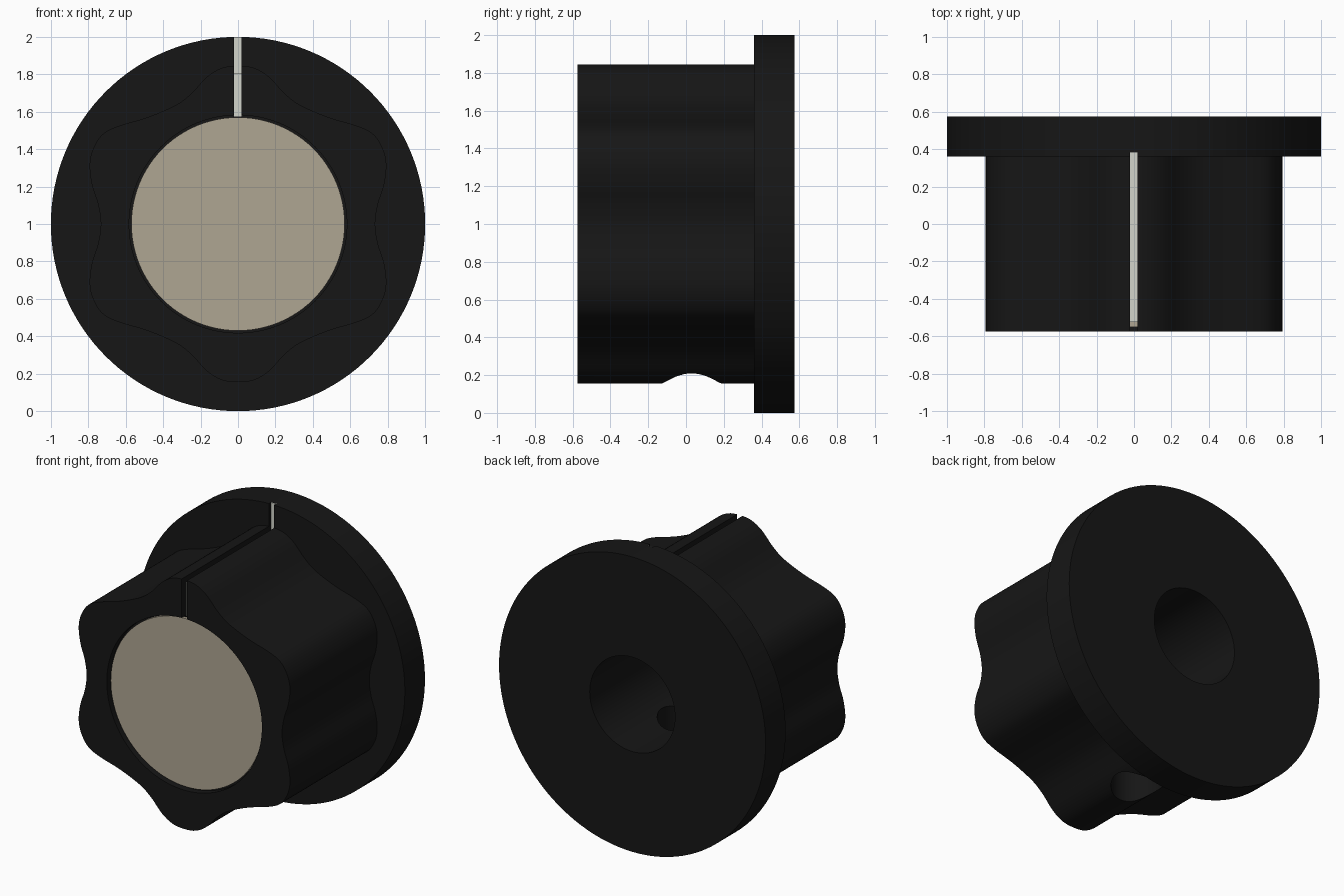
import bpy, bmesh, math
from mathutils import Vector, Matrix

if "Cube" in bpy.data.objects:
    bpy.data.objects.remove(bpy.data.objects["Cube"])


def material(name, rgb):
    m = bpy.data.materials.new(name)
    m.diffuse_color = (*rgb, 1)
    m.use_nodes = True
    m.node_tree.nodes["Principled BSDF"].inputs["Base Color"].default_value = m.diffuse_color
    return m


BLACK = material("black_plastic", (0.008, 0.008, 0.008))
TAN = material("tan_cap", (0.43, 0.38, 0.29))
PALE = material("pale_line", (0.65, 0.66, 0.60))


def prism(name, pts, direction, mat=None):
    """Extrude a closed polygon of 3D points along a direction."""
    bm = bmesh.new()
    face = bm.faces.new([bm.verts.new(p) for p in pts])
    ext = bmesh.ops.extrude_face_region(bm, geom=[face], use_keep_orig=True)
    verts = [g for g in ext["geom"] if isinstance(g, bmesh.types.BMVert)]
    bmesh.ops.translate(bm, verts=verts, vec=direction)
    bmesh.ops.recalc_face_normals(bm, faces=bm.faces)
    me = bpy.data.meshes.new(name)
    bm.to_mesh(me)
    bm.free()
    ob = bpy.data.objects.new(name, me)
    bpy.context.collection.objects.link(ob)
    if mat:
        me.materials.append(mat)
    return ob


def disc(name, r, y0, y1, mat=None, n=96):
    """Cylinder along y, centred on the knob axis at z = 1."""
    a = [2 * math.pi * i / n for i in range(n)]
    return prism(name, [(r * math.sin(t), y0, 1 + r * math.cos(t)) for t in a],
                 (0, y1 - y0, 0), mat)


def box(name, lo, hi):
    pts = [(lo[0], lo[1], lo[2]), (hi[0], lo[1], lo[2]),
           (hi[0], hi[1], lo[2]), (lo[0], hi[1], lo[2])]
    return prism(name, pts, (0, 0, hi[2] - lo[2]))


def boolean(ob, other, op):
    mod = ob.modifiers.new(op.lower(), "BOOLEAN")
    mod.operation, mod.object, mod.solver = op, other, "EXACT"
    bpy.context.view_layer.objects.active = ob
    bpy.ops.object.modifier_apply(modifier=mod.name)
    bpy.data.objects.remove(other)


# lobed grip outline: one quadrant as (angle from top, radius), mirrored twice
quarter = [(0, .845), (6, .838), (12, .803), (19, .745), (26, .718), (34, .725),
           (42, .757), (50, .82), (56, .866), (62, .873), (68, .855), (75, .808),
           (82, .755), (90, .733)]
half = quarter + [(180 - a, r) for a, r in quarter[-2::-1]]
ring = half + [(360 - a, r) for a, r in half[-2:0:-1]]
ctrl = [Vector((r * math.sin(math.radians(a)), -0.575, 1 + r * math.cos(math.radians(a))))
        for a, r in ring]
outline = []
for i in range(len(ctrl)):
    p0, p1, p2, p3 = (ctrl[(i + k) % len(ctrl)] for k in (-1, 0, 1, 2))
    for t in (0, .25, .5, .75):
        outline.append(.5 * (2 * p1 + (p2 - p0) * t
                             + (2 * p0 - 5 * p1 + 4 * p2 - p3) * t * t
                             + (3 * p1 - p0 - 3 * p2 + p3) * t ** 3))
knob = prism("knob_body", outline, (0, 1.02, 0), BLACK)

# flange
boolean(knob, disc("flange", 1.0, 0.36, 0.575, BLACK, 128), "UNION")

# cap recess and shaft bore
boolean(knob, disc("recess_cutter", 0.582, -0.7, -0.53), "DIFFERENCE")
boolean(knob, disc("bore_cutter", 0.32, -0.3, 0.8, None, 64), "DIFFERENCE")

# set screw hole through the bottom lobe
screw = [(0.16 * math.cos(math.tau * i / 48), 0.03 + 0.16 * math.sin(math.tau * i / 48), -0.2)
         for i in range(48)]
boolean(knob, prism("screw_cutter", screw, (0, 0, 1.2)), "DIFFERENCE")

# pointer groove on the front, the top lobe and the flange
boolean(knob, box("front_groove_cutter", (-.021, -.7, 1.56), (.019, -.52, 2.1)), "DIFFERENCE")
boolean(knob, box("top_groove_cutter", (-.021, -.7, 1.80), (.019, .385, 2.1)), "DIFFERENCE")

# pale pointer line lying in the groove
line = [(-.523, 1.575), (-.523, 1.803), (.382, 1.803), (.382, 1.999),
        (.395, 1.999), (.395, 1.77), (-.49, 1.77), (-.49, 1.575)]
prism("pointer_line", [(-.0205, y, z) for y, z in line], (.039, 0, 0), PALE)

# front cap
cap = disc("front_cap", 0.57, -0.55, -0.525, TAN)

for ob in (knob, cap):
    bpy.ops.object.select_all(action="DESELECT")
    ob.select_set(True)
    bpy.context.view_layer.objects.active = ob
    bpy.ops.object.shade_smooth_by_angle(angle=math.radians(30))
